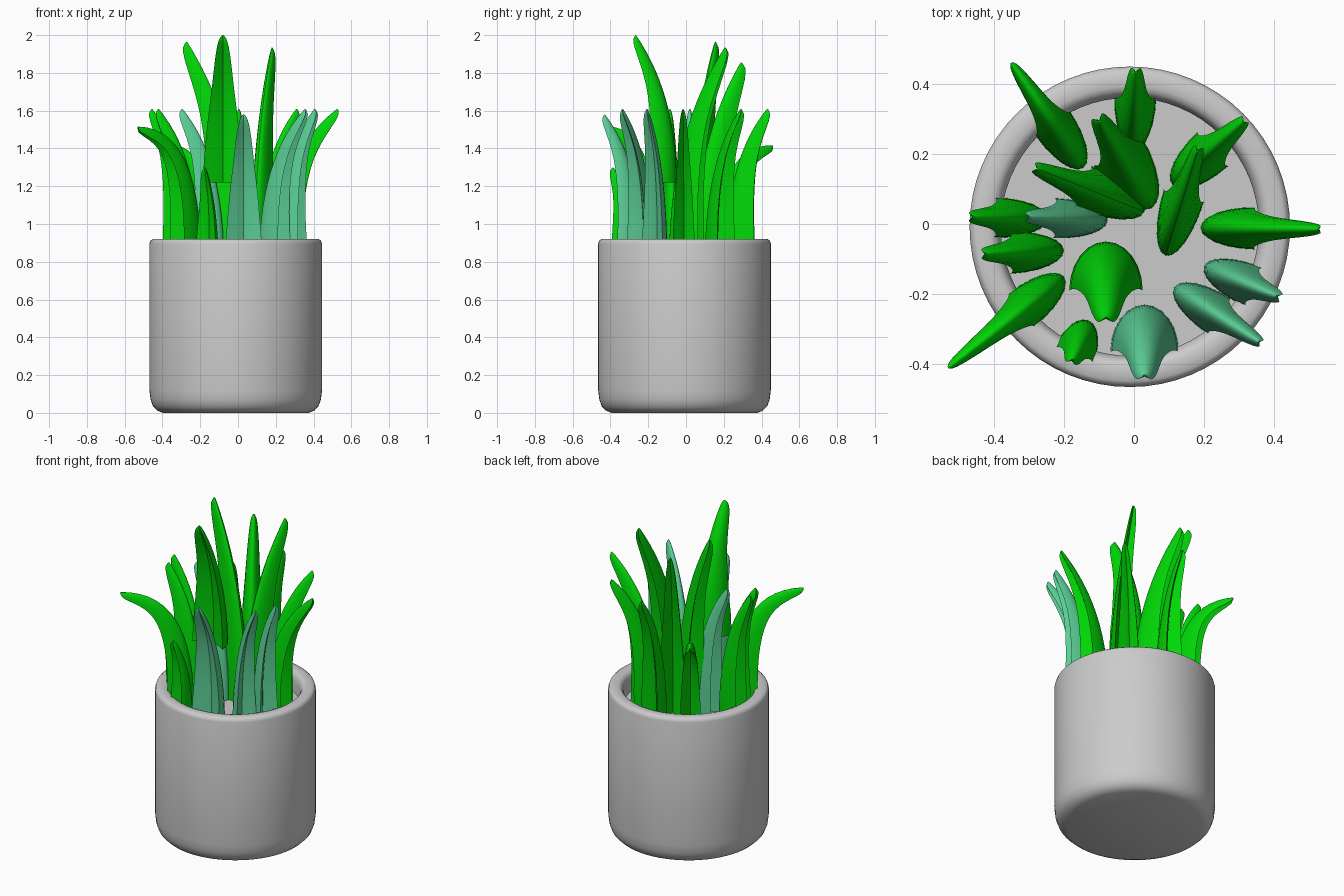
import bpy, bmesh, math
from mathutils import Vector

if "Cube" in bpy.data.objects:
    bpy.data.objects.remove(bpy.data.objects["Cube"])


def material(name, rgb):
    m = bpy.data.materials.new(name)
    m.diffuse_color = (*rgb, 1)
    m.use_nodes = True
    m.node_tree.nodes["Principled BSDF"].inputs["Base Color"].default_value = m.diffuse_color
    return m


GREEN = material("leaf_green", (0.0, 0.68, 0.002))
TEAL = material("leaf_teal", (0.11, 0.66, 0.32))


def finish(name, bm, mat=None, angle=40):
    bmesh.ops.recalc_face_normals(bm, faces=bm.faces)
    me = bpy.data.meshes.new(name)
    bm.to_mesh(me)
    bm.free()
    ob = bpy.data.objects.new(name, me)
    bpy.context.collection.objects.link(ob)
    if mat:
        me.materials.append(mat)
    bpy.ops.object.select_all(action='DESELECT')
    ob.select_set(True)
    bpy.context.view_layer.objects.active = ob
    bpy.ops.object.shade_smooth_by_angle(angle=math.radians(angle))
    return ob


def lathe(name, profile, centre, sides=64):
    bm = bmesh.new()
    vs = [bm.verts.new((r, 0, z)) for r, z in profile]
    es = [bm.edges.new(p) for p in zip(vs, vs[1:])]
    bmesh.ops.spin(bm, geom=vs + es, cent=(0, 0, 0), axis=(0, 0, 1),
                   angle=2 * math.pi, steps=sides)
    bmesh.ops.remove_doubles(bm, verts=bm.verts, dist=1e-4)
    bmesh.ops.translate(bm, verts=bm.verts, vec=(*centre, 0))
    return finish(name, bm)


# Pot: rounded foot, straight wall, rounded rim, inner wall and soil level
lathe("pot", [(0, 0), (0.385, 0), (0.415, 0.012), (0.438, 0.035), (0.451, 0.07),
              (0.457, 0.12), (0.457, 0.895), (0.452, 0.911), (0.440, 0.92),
              (0.400, 0.92), (0.385, 0.914), (0.375, 0.90), (0.368, 0.87),
              (0.368, 0.80), (0, 0.80)], (-0.012, -0.008))

# Width along a leaf as fraction of its base width
TAPER = [(0, 1), (0.15, 0.95), (0.38, 0.78), (0.64, 0.55), (0.85, 0.39),
         (0.95, 0.28), (0.985, 0.18), (1, 0.06)]


def taper(t):
    for (a, p), (b, q) in zip(TAPER, TAPER[1:]):
        if t <= b:
            return p + (q - p) * (t - a) / (b - a)
    return TAPER[-1][1]


# Leaf cross-section: round back towards the middle, fold groove facing outwards
ARC = [math.radians(a) for a in range(-90, 91, 15)]
SECTION = [(math.sin(a), 1 - math.cos(a)) for a in ARC]
SECTION += [(0.7, 0.86), (0.35, 0.74), (0, 0.55), (-0.35, 0.74), (-0.7, 0.86)]


def leaf(name, back, tip, width, mat=GREEN, bend=0.68, z0=0.8, depth=0.155):
    p0, p2 = Vector((*back, z0)), Vector(tip)
    p1 = Vector((*back, z0 + bend * (p2.z - z0)))
    out = Vector((p2.x - p0.x, p2.y - p0.y, 0)).normalized()
    side = Vector((-out.y, out.x, 0))
    bm = bmesh.new()
    rings = []
    steps = [i / 14 for i in range(14)] + [0.965, 0.985, 1]
    for t in steps:
        p = p0 * (1 - t) ** 2 + p1 * 2 * t * (1 - t) + p2 * t * t
        tan = ((p1 - p0) * (1 - t) + (p2 - p1) * t).normalized()
        # section normal: starts outward, tips downward as the leaf leans
        n = side.cross(tan)
        w = width / 2 * taper(t)
        h = depth * taper(t)
        rings.append([bm.verts.new(p + side * u * w + n * v * h) for u, v in SECTION])
    k = len(SECTION)
    for a, b in zip(rings, rings[1:]):
        for i in range(k):
            j = (i + 1) % k
            bm.faces.new((a[i], a[j], b[j], b[i]))
    bm.faces.new(rings[0])
    bm.faces.new(rings[-1])
    finish(name, bm, mat)


# Front leaves
leaf("leaf_tall_front", (-0.08, -0.05), (-0.08, -0.265, 2.0), 0.21, z0=1.22, depth=0.14, bend=0.6)
leaf("leaf_teal_front", (0.03, -0.23), (0.03, -0.43, 1.58), 0.195, TEAL, depth=0.135)
leaf("leaf_small_front", (-0.13, -0.275), (-0.175, -0.385, 1.30), 0.12, depth=0.11)
leaf("leaf_arched_left", (-0.20, -0.15), (-0.53, -0.41, 1.515), 0.12, bend=1.0)

# Left leaves
leaf("leaf_left_a", (-0.20, -0.075), (-0.42, -0.085, 1.61), 0.12)
leaf("leaf_left_b", (-0.245, 0.015), (-0.455, 0.02, 1.61), 0.115)
leaf("leaf_teal_left", (-0.075, 0.01), (-0.295, 0.02, 1.61), 0.115, TEAL)
leaf("leaf_arched_back", (-0.145, 0.16), (-0.35, 0.46, 1.415), 0.12, bend=1.03)

# Tall middle leaves
leaf("leaf_tall_left", (0.03, 0.035), (-0.27, 0.155, 1.965), 0.13, bend=0.6, depth=0.19)
leaf("leaf_tall_back", (0.05, 0.045), (-0.095, 0.29, 1.855), 0.16, bend=0.6, depth=0.19)
leaf("leaf_tall_right", (0.09, -0.09), (0.18, 0.205, 1.935), 0.12, bend=0.6, depth=0.18)

# Back and right leaves
leaf("leaf_back", (0.0, 0.21), (0.005, 0.43, 1.61), 0.12)
leaf("leaf_back_right", (0.11, 0.11), (0.31, 0.29, 1.61), 0.13)
leaf("leaf_right", (0.19, -0.01), (0.525, -0.015, 1.61), 0.12)
leaf("leaf_teal_right_a", (0.20, -0.12), (0.405, -0.205, 1.61), 0.12, TEAL)
leaf("leaf_teal_right_b", (0.115, -0.18), (0.355, -0.335, 1.61), 0.12, TEAL)
